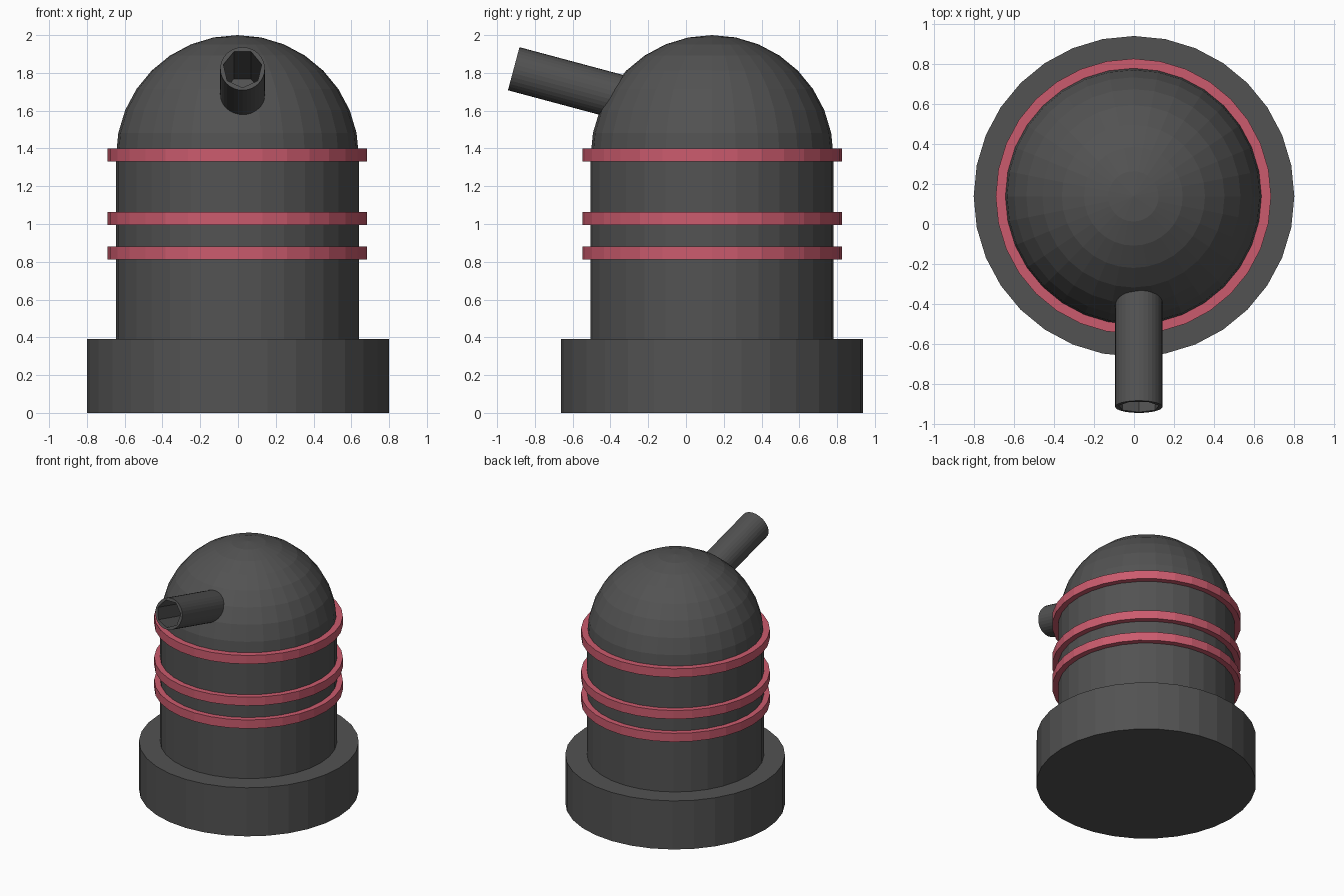
import bpy, bmesh, math
from mathutils import Matrix, Vector

if "Cube" in bpy.data.objects:
    bpy.data.objects.remove(bpy.data.objects["Cube"])

CX, CY = -0.003, 0.138      # turret axis
SIDES = 32


def material(name, color):
    m = bpy.data.materials.new(name)
    m.diffuse_color = color
    m.use_nodes = True
    m.node_tree.nodes["Principled BSDF"].inputs["Base Color"].default_value = m.diffuse_color
    return m


dark = material("dark_grey", (0.085, 0.085, 0.085, 1))
red = material("red", (0.60, 0.105, 0.155, 1))


def finish(bm, name, mat):
    bmesh.ops.recalc_face_normals(bm, faces=bm.faces)
    me = bpy.data.meshes.new(name)
    bm.to_mesh(me)
    bm.free()
    ob = bpy.data.objects.new(name, me)
    me.materials.append(mat)
    bpy.context.collection.objects.link(ob)
    return ob


def drum(name, radius, z0, z1, mat, x=CX):
    bm = bmesh.new()
    bmesh.ops.create_cone(bm, cap_ends=True, segments=SIDES, radius1=radius,
                          radius2=radius, depth=z1 - z0,
                          matrix=Matrix.Translation((x, CY, (z0 + z1) / 2)))
    return finish(bm, name, mat)


# Base and body
drum("base", 0.80, 0.0, 0.39, dark, x=0.0)
drum("body", 0.644, 0.39, 1.36, dark)

# Three red bands
for i, z in enumerate((0.812, 0.995, 1.33)):
    drum(f"band_{i + 1}", 0.687, z, z + 0.069, red)

# Half-sphere dome
bm = bmesh.new()
bmesh.ops.create_uvsphere(bm, u_segments=SIDES, v_segments=16, radius=0.643)
bmesh.ops.delete(bm, geom=[v for v in bm.verts if v.co.z < -0.001], context='VERTS')
bmesh.ops.translate(bm, verts=bm.verts, vec=(CX, CY, 1.357))
finish(bm, "dome", dark)

# Barrel: round tube with a seven-sided bore, tilted 15 degrees upward
tip = Vector((0.024, -0.912, 1.822))
tilt = math.radians(15)
back = Vector((0, math.cos(tilt), -math.sin(tilt)))
up = Vector((0, math.sin(tilt), math.cos(tilt)))
side = Vector((1, 0, 0))


def loop(bm, radius, count, depth, start=0.0):
    pts = []
    for i in range(count):
        a = start + 2 * math.pi * i / count
        pts.append(bm.verts.new(tip + back * depth
                                + radius * (side * math.sin(a) + up * math.cos(a))))
    edges = [bm.edges.new((pts[i], pts[(i + 1) % count])) for i in range(count)]
    return pts, edges


def wall(bm, a, b):
    n = len(a)
    for i in range(n):
        j = (i + 1) % n
        bm.faces.new((a[i], a[j], b[j], b[i]))


bm = bmesh.new()
half = math.pi / 7
outer, outer_edges = loop(bm, 0.118, SIDES, 0.0)
outer_end, _ = loop(bm, 0.118, SIDES, 0.75)
inner, inner_edges = loop(bm, 0.104, 7, 0.0, half)
inner_end, _ = loop(bm, 0.104, 7, 0.75, half)
wall(bm, outer, outer_end)
wall(bm, inner, inner_end)
bm.faces.new(inner_end)
bm.faces.new(outer_end)
bmesh.ops.triangle_fill(bm, use_beauty=True, edges=outer_edges + inner_edges)
finish(bm, "barrel", dark)
